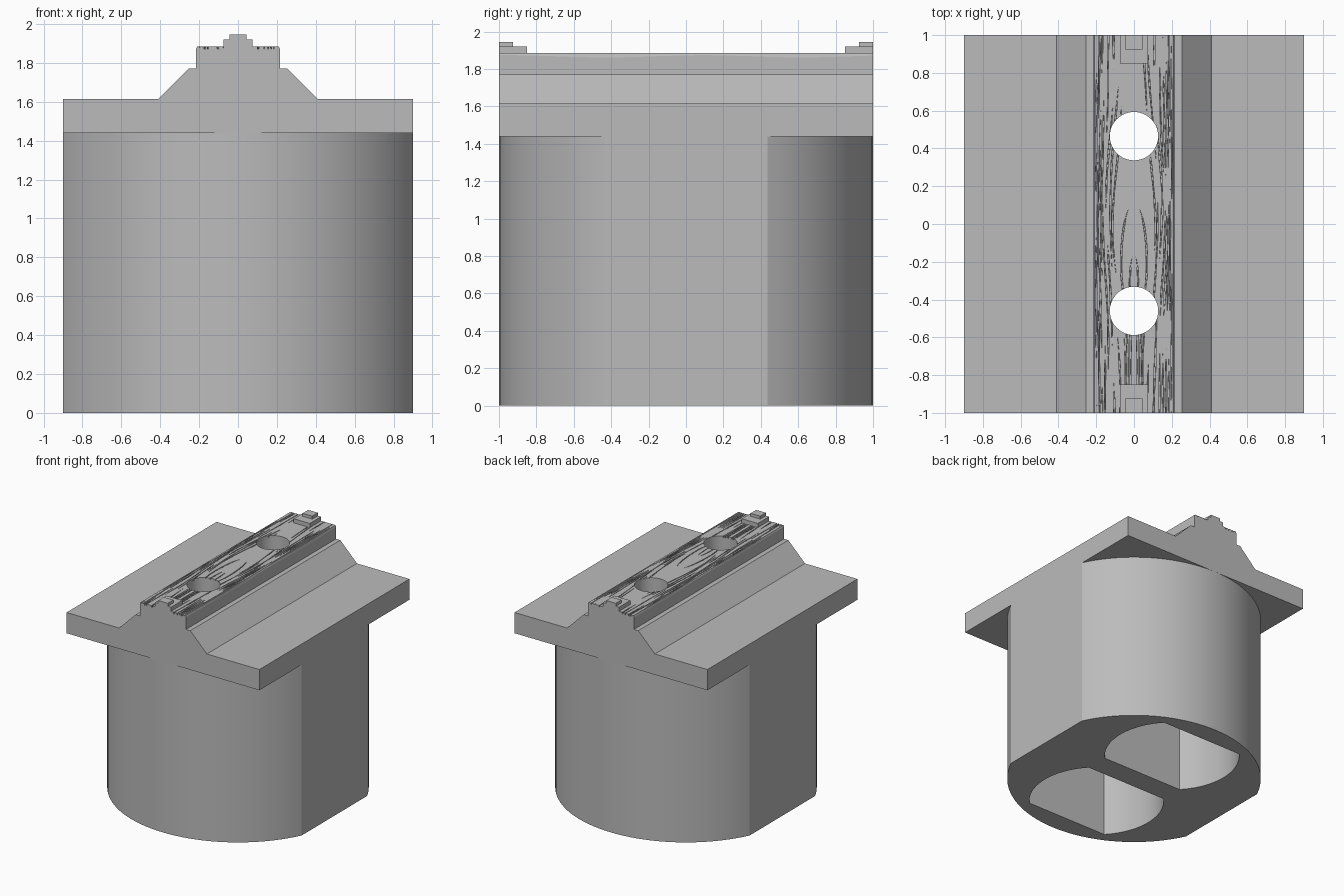
import bpy, bmesh, math, random

random.seed(4)
if "Cube" in bpy.data.objects:
    bpy.data.objects.remove(bpy.data.objects["Cube"], do_unlink=True)

grey = bpy.data.materials.new("plain grey")
grey.use_nodes = True
COLOUR = (0.5, 0.5, 0.5, 1)
grey.diffuse_color = COLOUR
grey.node_tree.nodes["Principled BSDF"].inputs["Base Color"].default_value = COLOUR


def finish(name, bm):
    bmesh.ops.recalc_face_normals(bm, faces=bm.faces)
    mesh = bpy.data.meshes.new(name)
    bm.to_mesh(mesh)
    bm.free()
    mesh.materials.append(grey)
    obj = bpy.data.objects.new(name, mesh)
    bpy.context.collection.objects.link(obj)
    return obj


def prism(name, points, push):
    """Closed outline of 3D points, extruded along push."""
    bm = bmesh.new()
    face = bm.faces.new([bm.verts.new(p) for p in points])
    new = bmesh.ops.extrude_face_region(bm, geom=[face], use_keep_orig=True)["geom"]
    bmesh.ops.translate(bm, vec=push, verts=[g for g in new if isinstance(g, bmesh.types.BMVert)])
    return finish(name, bm)


def box(name, half_x, y0, y1, z0, z1):
    pts = [(-half_x, y0, z0), (half_x, y0, z0), (half_x, y1, z0), (-half_x, y1, z0)]
    return prism(name, pts, (0, 0, z1 - z0))


def double_arc(radius, flat, steps=40):
    """Circle cut by two parallel flats at +-flat along its first axis."""
    start = math.acos(flat / radius)
    arc = [start + (math.pi - 2 * start) * i / steps for i in range(steps + 1)]
    return [(radius * math.cos(a), radius * math.sin(a)) for a in arc + [a + math.pi for a in arc]]


def cut(obj, cutters):
    for c in cutters:
        c.hide_render = True
        mod = obj.modifiers.new("cut", "BOOLEAN")
        mod.operation = "DIFFERENCE"
        mod.solver = "EXACT"
        mod.object = c
    graph = bpy.context.evaluated_depsgraph_get()
    mesh = bpy.data.meshes.new_from_object(obj.evaluated_get(graph))
    obj.modifiers.clear()
    obj.data = mesh


def smooth(obj):
    bpy.ops.object.select_all(action="DESELECT")
    obj.select_set(True)
    bpy.context.view_layer.objects.active = obj
    bpy.ops.object.shade_smooth_by_angle(angle=math.radians(20))


HOLES = (-0.46, 0.465)
DECK, RAIL, TOP = 1.44, 1.85, 1.885
RAIL_X = 0.215

# Round body with two flat sides
body = prism("body", [(x, y, 0) for x, y in double_arc(1, 0.9)], (0, 0, DECK))

# Deck plate with sloped rib and rail, one cross-section
half = [(0.9, DECK), (0.9, 1.615), (0.41, 1.615), (0.255, 1.77), (RAIL_X, 1.77), (RAIL_X, RAIL)]
section = half + [(-x, z) for x, z in reversed(half)]
deck = prism("deck_and_rib", [(x, -1, z) for x, z in section], (0, 2, 0))

# Wood-grain strip: grooves run along the rail and bow around the middle
BASES = (0.045, 0.075, 0.105, 0.132, 0.152, 0.17, 0.184, 0.198)


def clamp(v):
    return max(0.0, min(1.0, v))


def bowed(base, y):
    bow = math.exp(-((y - 0.05) / 0.5) ** 2)
    wobble = 0.007 * math.sin(7 * y + 60 * base) * (1 - base / RAIL_X)
    return base + (0.205 - base) * 0.42 * bow + wobble


def grain_groove(side, base):
    freq, phase, width = random.uniform(4, 9), random.uniform(0, 6), random.uniform(0.002, 0.0042)

    def at(y):
        strength = clamp(1.5 * math.sin(freq * y + phase) + 1.0)
        return side * bowed(base, y), width * strength * (0.7 + 0.3 * math.sin(23 * y + phase)), strength
    return at


def arch_groove(side, apex, near, far):
    def at(y):
        t = clamp((apex - y) / 0.35)
        strength = clamp((apex - y) * 12) * clamp(1.2 + math.sin(11 * y + 3 * side))
        spread = near + (far - near) * math.sqrt(t)
        return side * bowed(BASES[0], y) * spread, 0.0028 * strength, strength
    return at


def side_grooves(side):
    arches = [arch_groove(side, -0.18, 0.08, 0.36), arch_groove(side, 0.08, 0.2, 0.72)]
    return arches + [grain_groove(side, b) for b in BASES]


grooves = list(reversed(side_grooves(-1))) + side_grooves(1)
ROWS = 140
bm = bmesh.new()
grid = []
for r in range(ROWS + 1):
    y = -1 + 2 * r / ROWS
    edge = 1.868 + 0.006 * math.sin(6 * y + 1)
    line = [(-RAIL_X, RAIL), (-RAIL_X, edge), (-RAIL_X + 0.005, TOP)]
    for g in grooves:
        x, w, strength = g(y)
        low = TOP - 0.014 * strength
        line += [(x - w - 0.001, TOP), (x - w, low), (x + w, low), (x + w + 0.001, TOP)]
    line += [(RAIL_X - 0.005, TOP), (RAIL_X, edge), (RAIL_X, RAIL)]
    grid.append([bm.verts.new((x, y, z)) for x, z in line])
for a, b in zip(grid, grid[1:]):
    for i in range(len(a)):
        j = (i + 1) % len(a)
        bm.faces.new((a[i], a[j], b[j], b[i]))
bm.faces.new(grid[0])
bm.faces.new(grid[-1])
grain = finish("wood_grain_strip", bm)

# Hollows under the body and round holes through the rail
hollows, drills = [], []
for hy in HOLES:
    outline = [(v, hy + u, -0.1) for u, v in double_arc(0.53, 0.365)]
    hollows.append(prism("hollow_cutter", outline, (0, 0, 1.8)))
    ring = [2 * math.pi * i / 48 for i in range(48)]
    circle = [(0.128 * math.cos(a), hy + 0.128 * math.sin(a), 1.3) for a in ring]
    drills.append(prism("hole_cutter", circle, (0, 0, 0.8)))
cut(body, hollows)
cut(deck, drills)
cut(grain, drills)
for c in hollows + drills:
    bpy.data.objects.remove(c, do_unlink=True)
smooth(body)
smooth(deck)

# Stepped end stops on the rail
for end, s in (("front", -1), ("back", 1)):
    box(end + "_stop_base", 0.075, s * 0.85, s, RAIL + 0.01, 1.92)
    box(end + "_stop_cap", 0.045, s * 0.925, s, 1.92, 1.945)
